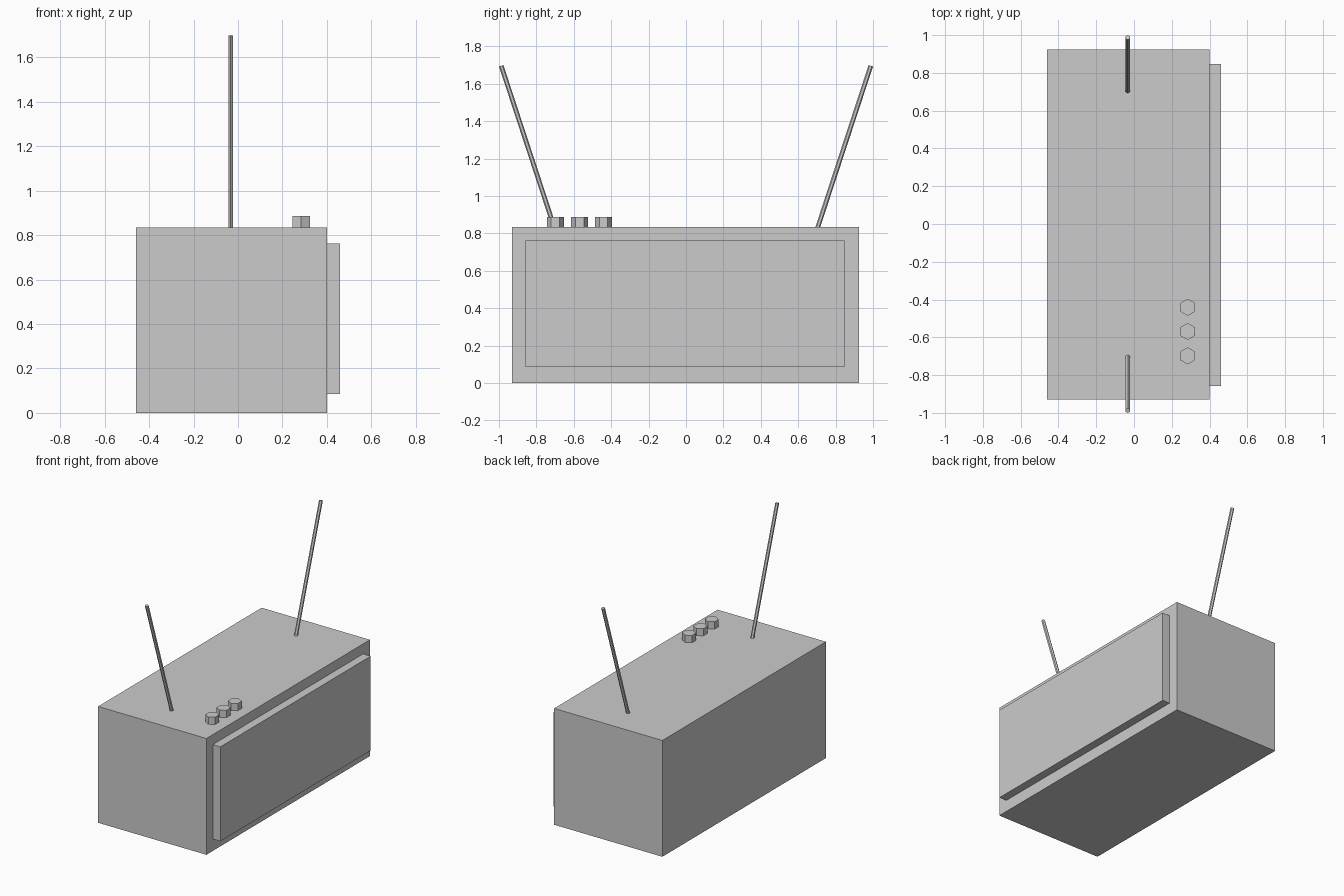
import bpy
from mathutils import Vector

if "Cube" in bpy.data.objects:
    bpy.data.objects.remove(bpy.data.objects["Cube"])


def box(name, lo, hi):
    lo, hi = Vector(lo), Vector(hi)
    bpy.ops.mesh.primitive_cube_add(size=1, location=(lo + hi) / 2)
    ob = bpy.context.object
    ob.name = name
    ob.scale = hi - lo
    bpy.ops.object.transform_apply(location=False, rotation=False, scale=True)
    return ob


def rod(name, start, end, radius, sides=6):
    start, end = Vector(start), Vector(end)
    axis = end - start
    bpy.ops.mesh.primitive_cylinder_add(vertices=sides, radius=radius,
                                        depth=axis.length, location=(start + end) / 2)
    ob = bpy.context.object
    ob.name = name
    ob.rotation_mode = 'QUATERNION'
    ob.rotation_quaternion = Vector((0, 0, 1)).rotation_difference(axis)
    return ob


TOP = 0.835

# Cabinet and raised screen panel
box("cabinet", (-0.46, -0.93, 0), (0.40, 0.925, TOP))
box("screen", (0.40, -0.857, 0.085), (0.46, 0.848, 0.763))

# Hexagonal knobs on the top
for i, y in enumerate((-0.698, -0.569, -0.441)):
    rod(f"knob_{i + 1}", (0.284, y, TOP), (0.284, y, 0.887), 0.045)

# Pair of antennae leaning outwards
for name, side in (("left", -1), ("right", 1)):
    rod(f"antenna_{name}", (-0.033, side * 0.704, TOP - 0.004),
        (-0.033, side * 0.988, 1.696), 0.0125)
